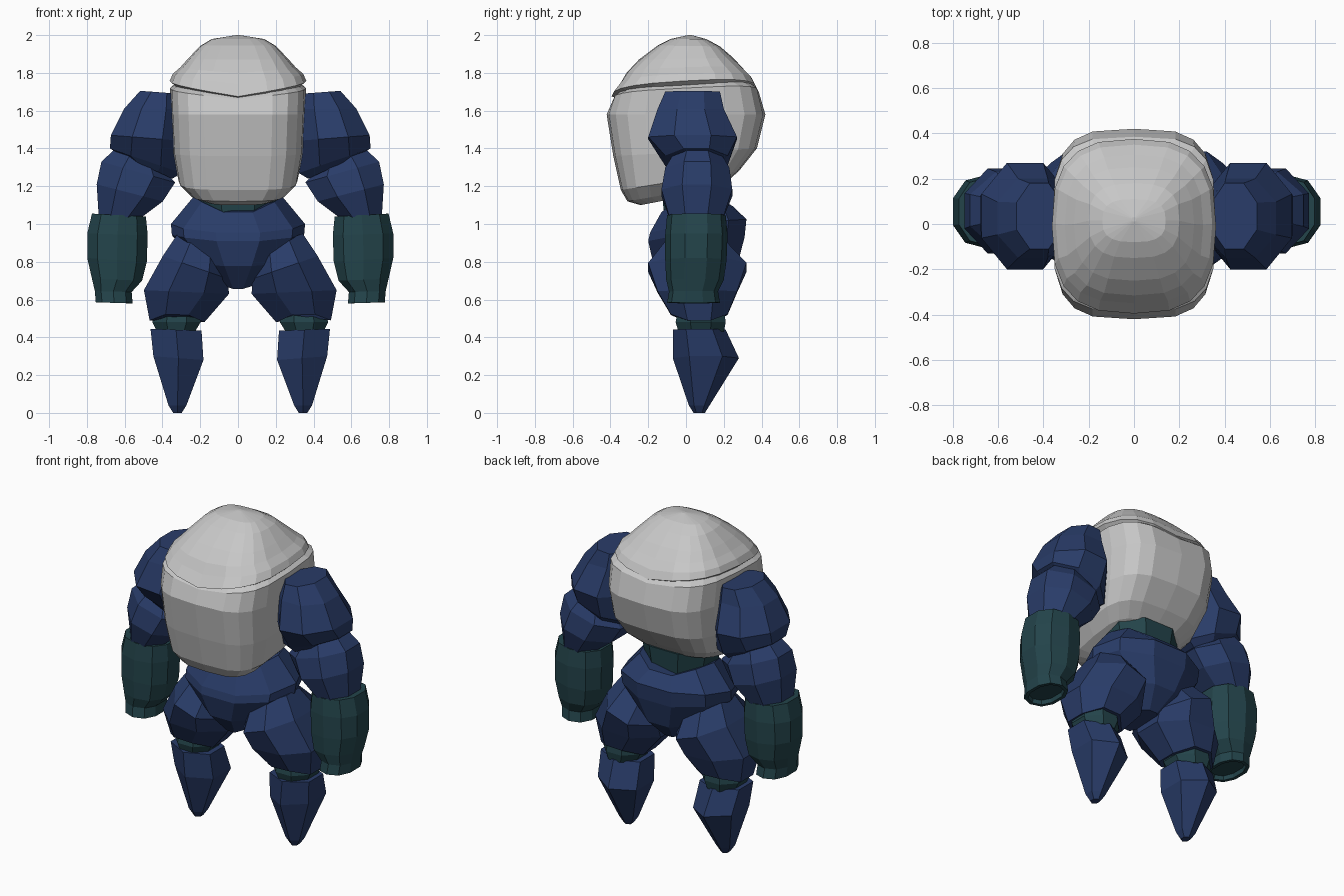
import bpy, bmesh, math
from mathutils import Vector


def material(name, rgb):
    m = bpy.data.materials.new(name)
    m.diffuse_color = (*rgb, 1)
    return m


GREY = material("light grey", (0.57, 0.57, 0.57))
BLUE = material("navy blue", (0.022, 0.045, 0.14))
TEAL = material("dark teal", (0.017, 0.058, 0.07))


def ring(c, u, v, n, p=2.0, phase=0.5, lift=0.0):
    """Superellipse around c with half axes u and v; lift raises the far-x ends."""
    pts = []
    for i in range(n):
        a = 2 * math.pi * (i + phase) / n
        ca, sa = math.cos(a), math.sin(a)
        pts.append((math.copysign(abs(ca) ** (2 / p), ca),
                    math.copysign(abs(sa) ** (2 / p), sa)))
    mu = max(abs(q[0]) for q in pts)
    mv = max(abs(q[1]) for q in pts)
    out = [c + u * (q[0] / mu) + v * (q[1] / mv) for q in pts]
    w = max(abs(q.x - c.x) for q in out)
    for q in out:
        q.z += lift * abs(q.x - c.x) / w
    return out


def loft(name, rings, mat, side=1, dx=0.0):
    """Skin a stack of rings, closing both ends."""
    bm = bmesh.new()
    rows = [[bm.verts.new((side * q.x + dx, q.y, q.z)) for q in r] for r in rings]
    n = len(rows[0])
    for a, b in zip(rows, rows[1:]):
        for i in range(n):
            j = (i + 1) % n
            bm.faces.new((a[i], a[j], b[j], b[i]))
    bm.faces.new(rows[0])
    bm.faces.new(rows[-1])
    bmesh.ops.recalc_face_normals(bm, faces=bm.faces)
    me = bpy.data.meshes.new(name)
    bm.to_mesh(me)
    bm.free()
    me.materials.append(mat)
    ob = bpy.data.objects.new(name, me)
    bpy.context.collection.objects.link(ob)
    return ob


def trunk(name, rows, mat, n, p, phase=0.0):
    """Rows: front y, front z, back y, back z, half width, lift."""
    rs = []
    for yf, zf, yb, zb, w, lift in rows:
        c = Vector((0, (yf + yb) / 2, (zf + zb) / 2))
        rs.append(ring(c, Vector((w, 0, 0)),
                       Vector((0, (yb - yf) / 2, (zb - zf) / 2)), n, p, phase, lift))
    return loft(name, rs, mat)


def limb(name, rows, mat, n=8, p=2.0):
    """Rows: inner x, inner z, outer x, outer z, y min, y max, lift. Both sides."""
    for side, label in ((1, "right"), (-1, "left")):
        rs = []
        for ax, az, bx, bz, y0, y1, lift in rows:
            c = Vector(((ax + bx) / 2, (y0 + y1) / 2, (az + bz) / 2))
            rs.append(ring(c, Vector(((bx - ax) / 2, 0, (bz - az) / 2)),
                           Vector((0, (y1 - y0) / 2, 0)), n, p, 0.5, lift))
        loft(f"{label}_{name}", rs, mat, side, 0.012)


# Barrel-shaped body shell
trunk("body_shell", [
    (-0.24, 1.10, 0.12, 1.17, 0.17, 0),
    (-0.31, 1.12, 0.20, 1.21, 0.25, 0),
    (-0.345, 1.18, 0.28, 1.28, 0.315, 0),
    (-0.385, 1.36, 0.375, 1.40, 0.345, 0),
    (-0.42, 1.58, 0.42, 1.58, 0.355, 0),
    (-0.385, 1.66, 0.385, 1.70, 0.36, 0.04),
    (-0.33, 1.72, 0.33, 1.76, 0.33, 0.0)], GREY, 20, 3.5)

# Domed hood with a pointed lip at the front
trunk("hood", [
    (-0.34, 1.66, 0.34, 1.70, 0.33, 0.05),
    (-0.395, 1.675, 0.375, 1.72, 0.362, 0.06),
    (-0.35, 1.74, 0.35, 1.77, 0.345, 0.04),
    (-0.315, 1.80, 0.305, 1.82, 0.305, 0.02),
    (-0.25, 1.87, 0.25, 1.88, 0.265, 0),
    (-0.15, 1.945, 0.18, 1.94, 0.20, 0),
    (-0.08, 1.98, 0.11, 1.978, 0.14, 0),
    (0.01, 2.0, 0.03, 2.0, 0.01, 0)], GREY, 20, 2.8)

# Waist and hips
trunk("waist", [
    (-0.11, 0.98, 0.20, 0.98, 0.17, 0),
    (-0.13, 1.20, 0.22, 1.22, 0.22, 0)], TEAL, 8, 2.2, 0.5)
trunk("hips", [
    (-0.13, 1.03, 0.25, 1.06, 0.235, 0.10),
    (-0.19, 0.95, 0.32, 1.02, 0.355, 0.015),
    (-0.20, 0.90, 0.31, 0.92, 0.35, 0.03),
    (-0.17, 0.77, 0.27, 0.77, 0.22, 0.02),
    (-0.07, 0.65, 0.17, 0.66, 0.08, 0.02)], BLUE, 10, 2.1)

# Arms
limb("shoulder", [
    (0.33, 1.69, 0.53, 1.705, -0.11, 0.18, 0),
    (0.30, 1.61, 0.615, 1.61, -0.15, 0.20, 0),
    (0.30, 1.44, 0.685, 1.47, -0.20, 0.27, 0),
    (0.31, 1.27, 0.69, 1.40, -0.11, 0.22, 0),
    (0.36, 1.24, 0.62, 1.36, -0.08, 0.19, 0)], BLUE)
limb("upper_arm", [
    (0.40, 1.28, 0.66, 1.40, -0.07, 0.19, 0),
    (0.345, 1.22, 0.735, 1.33, -0.11, 0.23, 0),
    (0.41, 1.12, 0.76, 1.21, -0.13, 0.245, 0),
    (0.53, 1.03, 0.75, 1.05, -0.09, 0.20, 0)], BLUE)
limb("gauntlet", [
    (0.50, 1.04, 0.785, 1.055, -0.10, 0.21, 0),
    (0.49, 0.94, 0.81, 0.95, -0.11, 0.22, 0),
    (0.495, 0.80, 0.81, 0.82, -0.11, 0.215, 0),
    (0.52, 0.70, 0.785, 0.71, -0.105, 0.20, 0),
    (0.575, 0.64, 0.77, 0.645, -0.09, 0.17, 0),
    (0.57, 0.58, 0.765, 0.585, -0.10, 0.18, 0),
    (0.59, 0.58, 0.745, 0.585, -0.08, 0.16, 0),
    (0.595, 0.605, 0.74, 0.61, -0.075, 0.155, 0)], TEAL, 10, 2.3)

# Legs
limb("thigh", [
    (0.08, 0.85, 0.33, 0.95, -0.10, 0.20, 0),
    (0.065, 0.71, 0.41, 0.83, -0.20, 0.32, 0),
    (0.06, 0.63, 0.51, 0.65, -0.15, 0.27, 0),
    (0.19, 0.54, 0.48, 0.55, -0.08, 0.22, -0.06)], BLUE)
limb("knee", [
    (0.22, 0.56, 0.45, 0.56, -0.04, 0.20, 0),
    (0.21, 0.48, 0.465, 0.48, -0.055, 0.21, 0),
    (0.24, 0.43, 0.44, 0.43, -0.04, 0.20, 0)], TEAL)
limb("shin", [
    (0.205, 0.435, 0.475, 0.445, -0.07, 0.21, 0),
    (0.195, 0.28, 0.46, 0.30, -0.07, 0.28, 0),
    (0.285, 0.04, 0.38, 0.04, 0.015, 0.125, 0),
    (0.31, 0.0, 0.355, 0.0, 0.04, 0.10, 0)], BLUE, 6)
